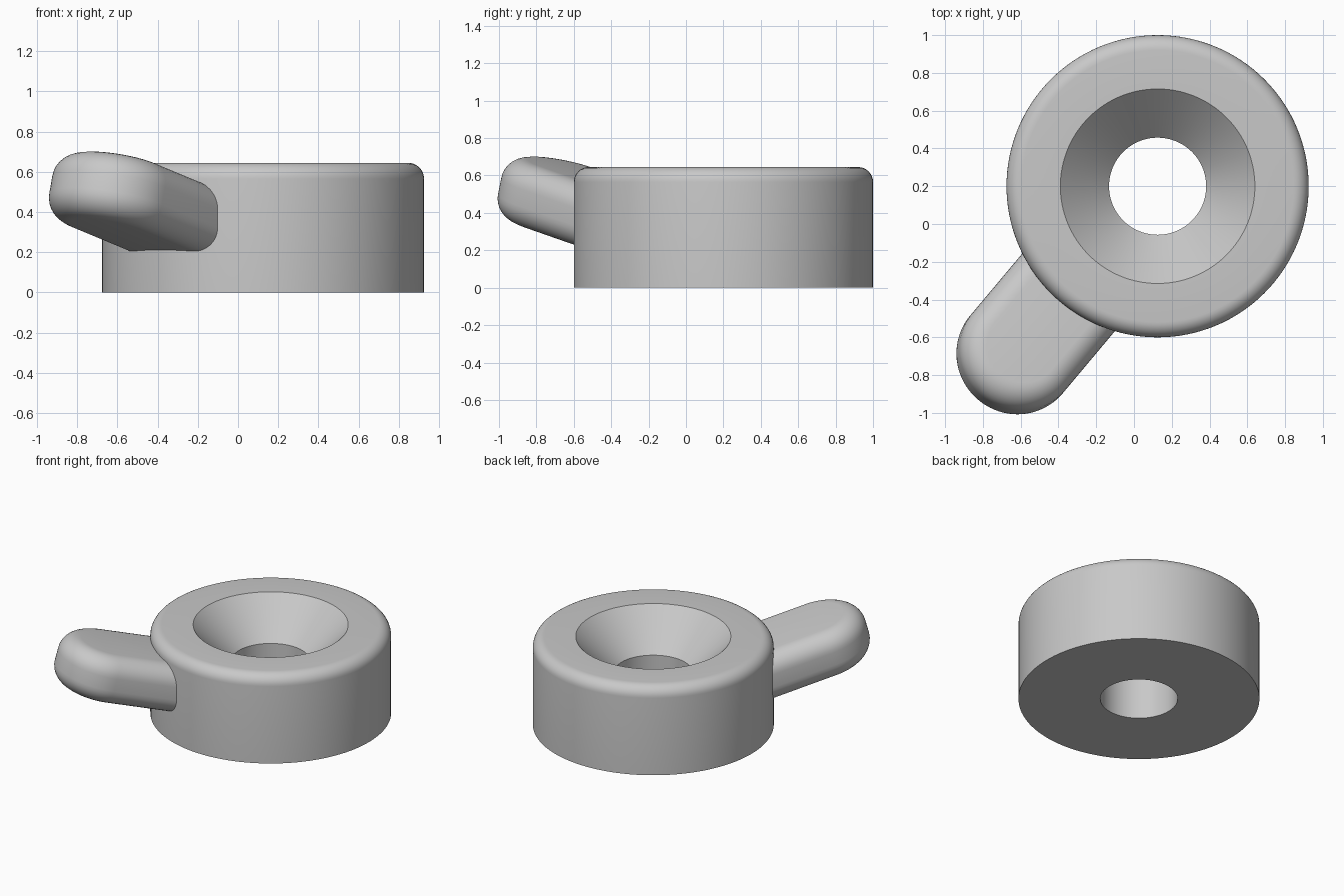
import bpy, bmesh
from math import sin, cos, pi, radians
from mathutils import Matrix

cube = bpy.data.objects.get("Cube")
if cube:
    bpy.data.objects.remove(cube)

GREY = (0.58, 0.58, 0.58, 1)
grey = bpy.data.materials.new("plain grey")
grey.use_nodes = True
grey.diffuse_color = GREY
grey.node_tree.nodes["Principled BSDF"].inputs["Base Color"].default_value = GREY


def finish(name, bm, matrix):
    """Turn a bmesh into a smooth-shaded grey object."""
    bmesh.ops.recalc_face_normals(bm, faces=bm.faces)
    mesh = bpy.data.meshes.new(name)
    bm.to_mesh(mesh)
    bm.free()
    mesh.materials.append(grey)
    ob = bpy.data.objects.new(name, mesh)
    bpy.context.collection.objects.link(ob)
    ob.matrix_world = matrix
    bpy.ops.object.select_all(action='DESELECT')
    ob.select_set(True)
    bpy.context.view_layer.objects.active = ob
    bpy.ops.object.shade_smooth_by_angle(angle=radians(30))


def bridge(bm, a, b):
    """Join two equal closed vertex loops with quads."""
    n = len(a)
    for i in range(n):
        j = (i + 1) % n
        bm.faces.new((a[i], a[j], b[j], b[i]))


def quarter(steps=8):
    return [i * pi / 2 / steps for i in range(steps + 1)]


CENTRE = (0.125, 0.2, 0)

# Countersunk ring: closed profile revolved about its axis
R, H, HOLE, SINK, FILLET, SEG = 0.8, 0.645, 0.257, 0.515, 0.08, 128
profile = [(HOLE, 0), (R, 0)]
profile += [(R - FILLET + FILLET * cos(t), H - FILLET + FILLET * sin(t)) for t in quarter()]
profile += [(SINK, H), (HOLE, H - (SINK - HOLE))]
bm = bmesh.new()
rings = [[bm.verts.new((r * cos(2 * pi * k / SEG), r * sin(2 * pi * k / SEG), z))
          for k in range(SEG)] for r, z in profile]
for i, ring in enumerate(rings):
    bridge(bm, ring, rings[(i + 1) % len(rings)])
finish("countersunk_ring", bm, Matrix.Translation(CENTRE))

# Lever arm: round-ended slab with filleted rim, inner end buried in the ring
W, THICK, EDGE, BACK, ARC = 0.32, 0.34, 0.125, 0.46, 40
core = THICK / 2 - EDGE
rim = [(EDGE * (1 - cos(t)), core + EDGE * sin(t)) for t in quarter()]
rim = [(inset, -z) for inset, z in reversed(rim)] + rim
bm = bmesh.new()
loops = []
for inset, z in rim:
    w = W - inset
    outline = [(w * cos(a), w * sin(a)) for a in
               (-pi / 2 + pi * k / ARC for k in range(ARC + 1))]
    outline += [(-BACK, w), (-BACK, -w)]
    loops.append([bm.verts.new((x, y, z)) for x, y in outline])
for a, b in zip(loops, loops[1:]):
    bridge(bm, a, b)
bm.faces.new(loops[0])
bm.faces.new(loops[-1])
placement = (Matrix.Translation(CENTRE)
             @ Matrix.Rotation(radians(230), 4, 'Z')
             @ Matrix.Translation((1.152, 0, 0.482))
             @ Matrix.Rotation(radians(-15), 4, 'Y'))
finish("lever_arm", bm, placement)
